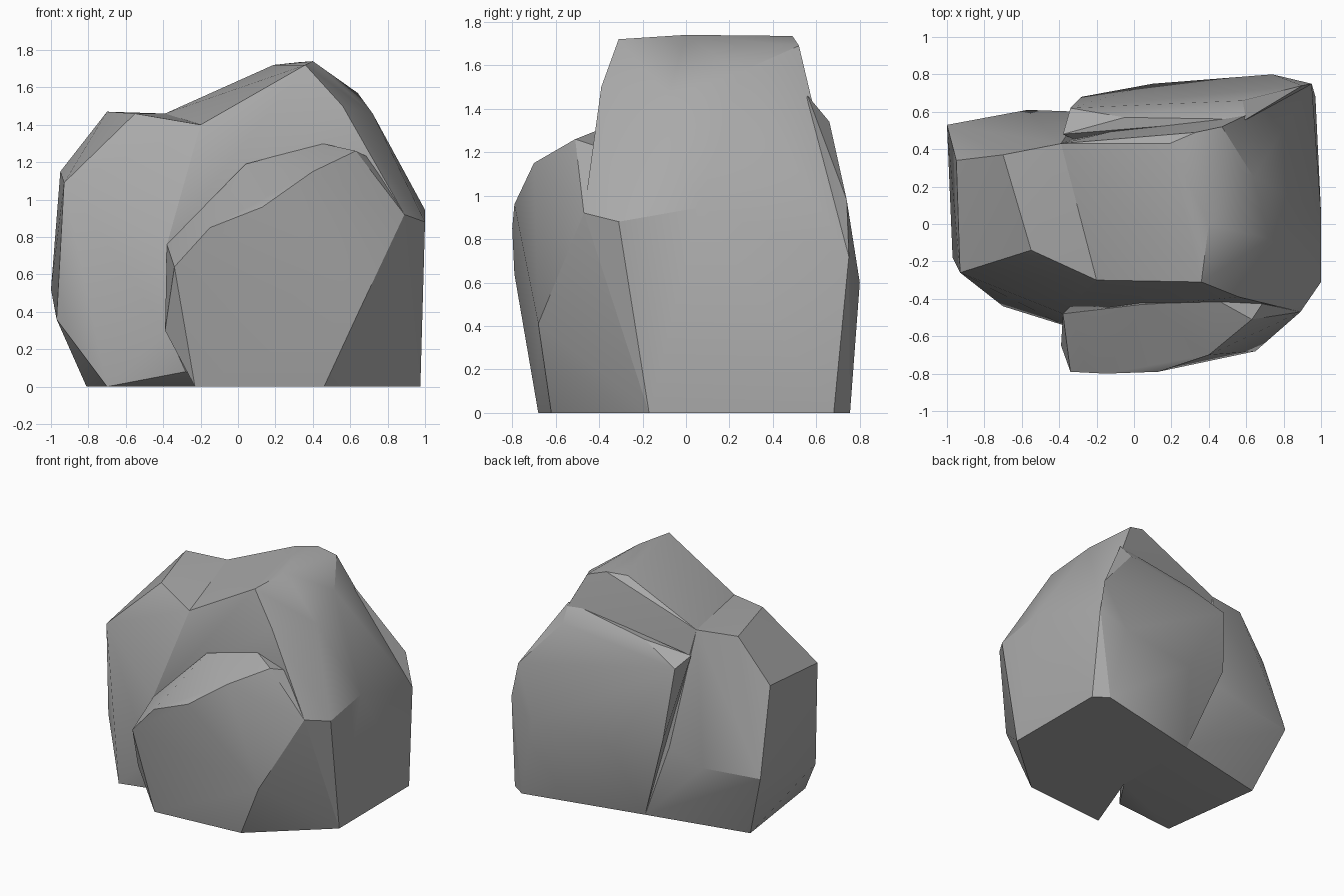
import bpy
import bmesh
from math import radians

default_cube = bpy.data.objects.get("Cube")
if default_cube:
    bpy.data.objects.remove(default_cube, do_unlink=True)


def make_material(name, colour):
    material = bpy.data.materials.new(name)
    material.use_nodes = True
    material.diffuse_color = colour
    shader = material.node_tree.nodes["Principled BSDF"]
    shader.inputs["Base Color"].default_value = colour
    shader.inputs["Roughness"].default_value = .9
    return material


stone_grey = make_material("stone_grey", (.4, .4, .4, 1))


def make_boulder(name, *corner_groups):
    """Wrap a chiselled convex stone around groups of corner points."""
    mesh = bpy.data.meshes.new(name)
    boulder = bpy.data.objects.new(name, mesh)
    bpy.context.collection.objects.link(boulder)
    bm = bmesh.new()
    for group in corner_groups:
        for corner in group:
            bm.verts.new(corner)
    bmesh.ops.convex_hull(bm, input=bm.verts[:])
    loose = [vert for vert in bm.verts if not vert.link_faces]
    bmesh.ops.delete(bm, geom=loose, context="VERTS")
    bmesh.ops.dissolve_limit(bm, angle_limit=radians(2),
                             verts=bm.verts[:], edges=bm.edges[:])
    bmesh.ops.recalc_face_normals(bm, faces=bm.faces[:])
    bm.to_mesh(mesh)
    bm.free()
    mesh.materials.append(stone_grey)
    bpy.ops.object.select_all(action="DESELECT")
    boulder.select_set(True)
    bpy.context.view_layer.objects.active = boulder
    bpy.ops.object.shade_smooth_by_angle(angle=radians(28))
    return boulder


# Corners shared by neighbouring stones
saddle_front = (-.2, -.3, 1.4)
saddle_back = (-.39, .43, 1.46)
front_cleft_top = (-.38, -.48, .76)
front_cleft_foot = (-.03, -.15, 0)
back_cleft_foot = (-.04, .55, 0)
shoulder_front = (.89, -.47, .92)
shoulder_side = (1, -.31, .88)
shoulder_tip = (.71, -.39, 1.22)
side_foot = (.975, -.17, 0)
rear_side_foot = (.97, .68, 0)
rear_foot = (.86, .755, 0)
rear_side_bulge = (.95, .75, .72)
rear_side_top = (.9, .74, .98)

# Low stone on the model's right
low_foot = [(-.7, -.44, 0), (-.81, .38, 0), front_cleft_foot, back_cleft_foot]
low_waist = [(-.97, -.18, .36), (-.38, -.54, .3), (-.28, -.5, .08),
             (-1, .53, .52), (-.57, .61, .52), (-.28, .6, .6)]
low_crown = [(-.93, -.26, 1.09), (-.95, .34, 1.15), (-.55, -.14, 1.46),
             (-.7, .37, 1.47), saddle_front, saddle_back, front_cleft_top]
make_boulder("low_stone", low_foot, low_waist, low_crown)

# Tall stone carrying the peak
peak_ridge = [(.19, .43, 1.72), (.33, .49, 1.735), (.4, 0, 1.74),
              (.36, -.31, 1.72), saddle_front, saddle_back]
peak_flank = [(.47, .52, 1.69), (.64, .25, 1.57), (.72, -.08, 1.46),
              (.56, -.39, 1.5), shoulder_tip]
peak_side = [shoulder_front, shoulder_side, (1, .06, .945),
             rear_side_bulge, (.96, -.23, .37)]
peak_foot = [side_foot, rear_side_foot, rear_foot,
             front_cleft_foot, back_cleft_foot, front_cleft_top]
make_boulder("peak_stone", peak_ridge, peak_flank, peak_side, peak_foot)

# Slab leaning on the front
slab_ledge = [front_cleft_top, (.04, -.43, 1.19), (.45, -.41, 1.3), shoulder_tip]
slab_brow = [(-.34, -.79, .64), (-.15, -.8, .85), (.13, -.79, .96),
             (.4, -.7, 1.15), (.63, -.51, 1.26)]
slab_face = [(-.39, -.65, .3), (.65, -.68, .41), shoulder_front, shoulder_side]
slab_foot = [(-.23, -.68, 0), (.46, -.62, 0), front_cleft_foot, side_foot]
make_boulder("front_slab", slab_ledge, slab_brow, slab_face, slab_foot)

# Slab leaning on the back
back_ledge = [(-.38, .48, 1.28), (-.34, .62, 1.22), (-.05, .57, 1.35),
              (.58, .66, 1.34), (.6, .56, 1.46)]
back_bulge = [(-.28, .68, .68), (.1, .75, .55), (.74, .8, .6),
              rear_side_bulge, rear_side_top]
back_foot = [back_cleft_foot, rear_foot, rear_side_foot]
back_core = [(.3, .3, .2), (0, .3, 1)]
make_boulder("back_slab", back_ledge, back_bulge, back_foot, back_core)
